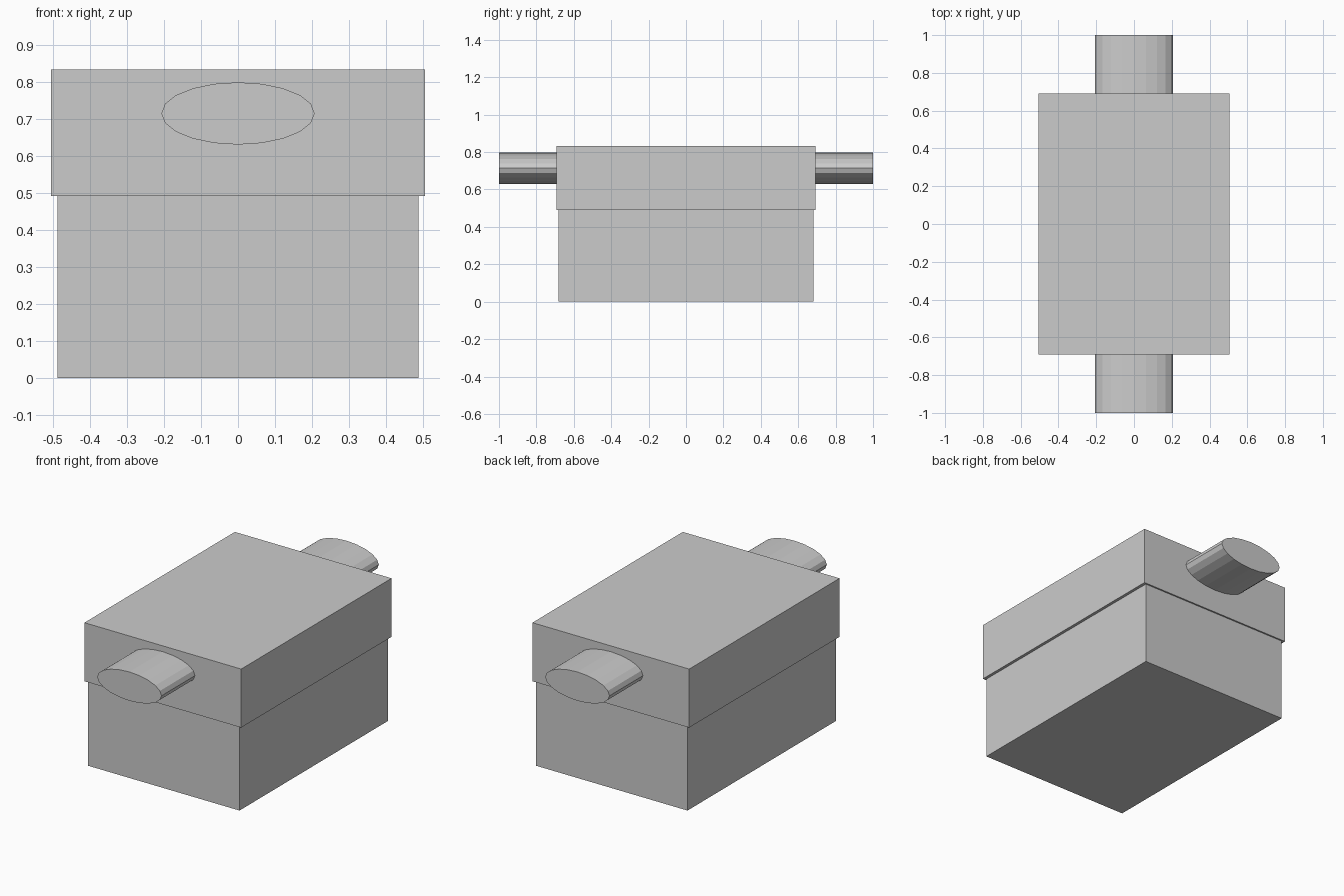
import bpy
from math import pi

if "Cube" in bpy.data.objects:
    bpy.data.objects.remove(bpy.data.objects["Cube"])


def box(name, half_x, half_y, z0, z1):
    bpy.ops.mesh.primitive_cube_add(size=2, location=(0, 0, (z0 + z1) / 2))
    ob = bpy.context.object
    ob.name = name
    ob.scale = (half_x, half_y, (z1 - z0) / 2)
    bpy.ops.object.transform_apply(location=False, rotation=False, scale=True)
    return ob


# Lower body and slightly wider lid
box("lower_body", 0.488, 0.683, 0.0, 0.491)
box("lid", 0.505, 0.692, 0.491, 0.832)

# Oval pipe stubs at front and back, sunk a little into the lid
LENGTH, SINK = 0.308, 0.05
for name, side in (("front_pipe", -1), ("back_pipe", 1)):
    depth = LENGTH + SINK
    bpy.ops.mesh.primitive_cylinder_add(
        vertices=20, radius=1, depth=depth,
        location=(0, side * (1 - depth / 2), 0.714), rotation=(pi / 2, 0, 0))
    pipe = bpy.context.object
    pipe.name = name
    pipe.scale = (0.207, 0.084, 1)
    bpy.ops.object.transform_apply(location=False, rotation=True, scale=True)
